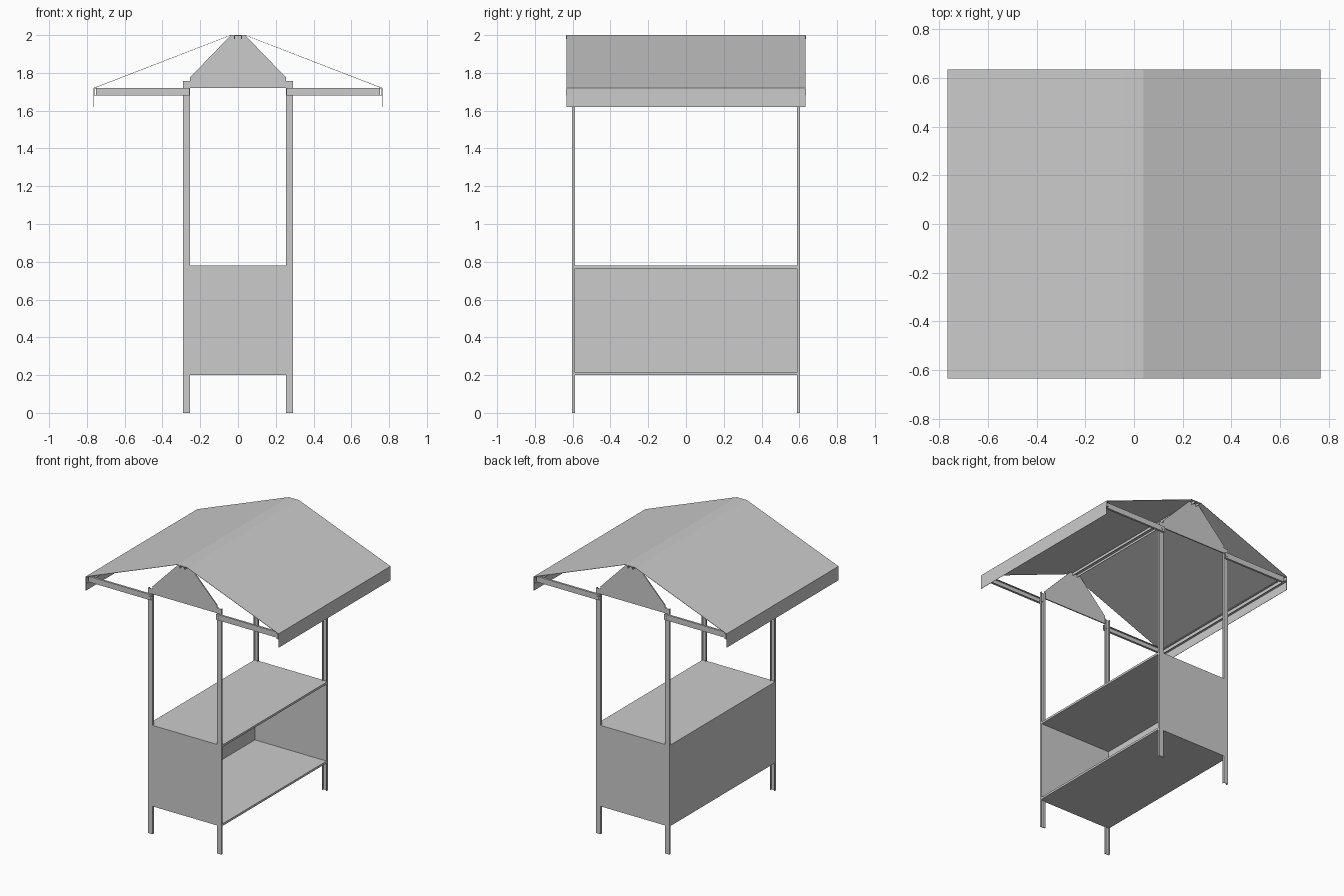
import bpy, bmesh
from mathutils import Vector

if "Cube" in bpy.data.objects:
    bpy.data.objects.remove(bpy.data.objects["Cube"])


def prism(name, profile, axis, lo, hi):
    """Extrude a 2D profile (the two remaining axes, in order) along an axis."""
    bm = bmesh.new()
    verts = []
    for a, b in profile:
        p = [a, b]
        p.insert(axis, lo)
        verts.append(bm.verts.new(p))
    face = bm.faces.new(verts)
    out = bmesh.ops.extrude_face_region(bm, geom=[face])
    move = Vector((0, 0, 0))
    move[axis] = hi - lo
    bmesh.ops.translate(bm, vec=move,
                        verts=[v for v in out["geom"] if isinstance(v, bmesh.types.BMVert)])
    bmesh.ops.recalc_face_normals(bm, faces=bm.faces)
    mesh = bpy.data.meshes.new(name)
    bm.to_mesh(mesh)
    bm.free()
    ob = bpy.data.objects.new(name, mesh)
    bpy.context.collection.objects.link(ob)
    return ob


def rect(a0, a1, b0, b1):
    return [(a0, b0), (a1, b0), (a1, b1), (a0, b1)]


def channel(a0, a1, web, lip, t=0.003):
    """U section: width a0..a1, closed at b = web, open at b = lip."""
    s = t if lip > web else -t
    return [(a0, web), (a1, web), (a1, lip), (a1 - t, lip),
            (a1 - t, web + s), (a0 + t, web + s), (a0 + t, lip), (a0, lip)]


def swap(profile):
    return [(b, a) for a, b in profile]


# Counter: top, floor and closed long side
prism("counter_top", rect(-0.29, 0.29, -0.588, 0.588), 2, 0.765, 0.78)
prism("cabinet_floor", rect(-0.29, 0.29, -0.588, 0.588), 2, 0.2, 0.215)
prism("long_side_panel", rect(-0.588, 0.588, 0.215, 0.765), 0, -0.29, -0.278)

gable = [(-0.255, 1.72), (0.255, 1.72), (0.255, 1.775),
         (0.04, 1.997), (-0.04, 1.997), (-0.255, 1.775)]

for sy, end in ((-1, "front"), (1, "back")):
    # End panels and gables
    y0, y1 = sorted((sy * 0.588, sy * 0.603))
    prism(end + "_panel", rect(-0.29, 0.29, 0.2, 0.78), 1, y0, y1)
    g0, g1 = sorted((sy * 0.595, sy * 0.603))
    prism(end + "_gable", gable, 1, g0, g1)
    for sx, side in ((-1, "left"), (1, "right")):
        tag = end + "_" + side
        # Posts: channels open towards the inside
        x0, x1 = sorted((sx * 0.255, sx * 0.29))
        prism(tag + "_post", channel(x0, x1, sy * 0.603, sy * 0.588), 2, 0, 1.757)
        # Awning arms outside the posts
        a0, a1 = sorted((sx * 0.257, sx * 0.752))
        prism(tag + "_arm", swap(channel(1.68, 1.72, sy * 0.618, sy * 0.603)), 0, a0, a1)
        # Pivot bolts
        bpy.ops.mesh.primitive_cylinder_add(
            vertices=16, radius=0.01, depth=0.022,
            location=(sx * 0.274, sy * 0.609, 1.70), rotation=(1.570796, 0, 0))
        bpy.context.object.name = tag + "_bolt"

# Eave bars
for sx, side in ((-1, "left"), (1, "right")):
    prism(side + "_eave_bar", swap(channel(1.68, 1.718, sx * 0.763, sx * 0.748)),
          1, -0.635, 0.635)

# Ridge bar
prism("ridge_bar", channel(-0.02, 0.02, 1.998, 1.98), 1, -0.635, 0.635)

# Cloth roof with hanging valances
outer = [(-0.765, 1.62), (-0.765, 1.72), (-0.04, 2.0),
         (0.04, 2.0), (0.765, 1.72), (0.765, 1.62)]
inner = [(0.763, 1.62), (0.763, 1.718), (0.04, 1.998),
         (-0.04, 1.998), (-0.763, 1.718), (-0.763, 1.62)]
prism("roof_cloth", outer + inner, 1, -0.633, 0.633)
